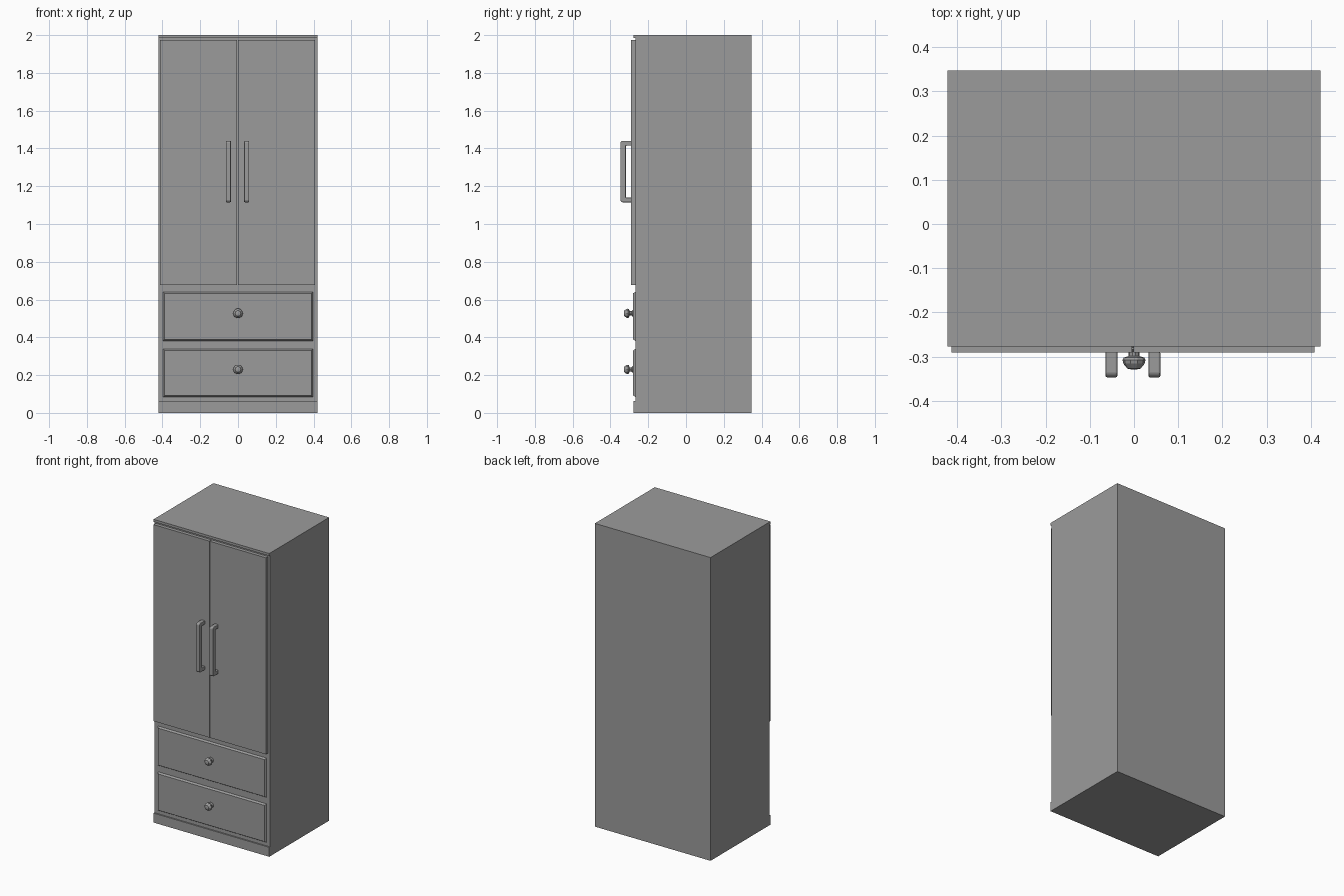
import bpy, bmesh, math
from mathutils import Matrix

if "Cube" in bpy.data.objects:
    bpy.data.objects.remove(bpy.data.objects["Cube"])

grey = bpy.data.materials.new("cabinet grey")
grey.diffuse_color = (0.33, 0.33, 0.33, 1)
grey.use_nodes = True
grey.node_tree.nodes["Principled BSDF"].inputs["Base Color"].default_value = grey.diffuse_color


def finish(name, bm):
    bmesh.ops.recalc_face_normals(bm, faces=bm.faces)
    mesh = bpy.data.meshes.new(name)
    bm.to_mesh(mesh)
    bm.free()
    mesh.materials.append(grey)
    obj = bpy.data.objects.new(name, mesh)
    bpy.context.collection.objects.link(obj)
    return obj


def box(name, x0, x1, y0, y1, z0, z1, chamfer=0):
    """Box; chamfer pulls in the rim of the front (-y) face."""
    bm = bmesh.new()
    bmesh.ops.create_cube(bm, size=1)
    for v in bm.verts:
        c = chamfer if v.co.y < 0 else 0
        v.co = (x0 + c if v.co.x < 0 else x1 - c,
                y0 if v.co.y < 0 else y1,
                z0 + c if v.co.z < 0 else z1 - c)
    return finish(name, bm)


def knob(name, z):
    """Faceted knob turned around the y axis: (radius, y) profile."""
    profile = [(0.018, -0.278), (0.018, -0.284), (0.012, -0.288), (0.012, -0.299),
               (0.023, -0.302), (0.026, -0.308), (0.024, -0.316),
               (0.015, -0.327), (0.006, -0.329)]
    n = 10
    bm = bmesh.new()
    rings = [[bm.verts.new((r * math.cos(2 * math.pi * i / n), y,
                            z + r * math.sin(2 * math.pi * i / n)))
              for i in range(n)] for r, y in profile]
    for a, b in zip(rings, rings[1:]):
        for i in range(n):
            j = (i + 1) % n
            bm.faces.new((a[i], a[j], b[j], b[i]))
    bm.faces.new(rings[0])
    bm.faces.new(rings[-1])
    return finish(name, bm)


def handle(name, x):
    """C-shaped pull: side outline in (y, z), extruded across x, edges bevelled."""
    outline = [(-0.288, 1.115), (-0.339, 1.115), (-0.347, 1.123), (-0.347, 1.432),
               (-0.339, 1.44), (-0.288, 1.44), (-0.288, 1.415), (-0.318, 1.415),
               (-0.318, 1.14), (-0.288, 1.14)]
    w = 0.0135
    bm = bmesh.new()
    face = bm.faces.new([bm.verts.new((x - w, y, z)) for y, z in outline])
    ext = bmesh.ops.extrude_face_region(bm, geom=[face])
    bmesh.ops.translate(bm, vec=(2 * w, 0, 0),
                        verts=[g for g in ext["geom"] if isinstance(g, bmesh.types.BMVert)])
    obj = finish(name, bm)
    bev = obj.modifiers.new("soft edges", "BEVEL")
    bev.width = 0.004
    bev.segments = 2
    return obj


# Carcass with slightly proud plinth and top strip
box("carcass", -0.422, 0.422, -0.268, 0.347, 0, 2)
box("plinth", -0.422, 0.422, -0.277, -0.266, 0, 0.062)
box("top_strip", -0.422, 0.422, -0.277, -0.266, 1.984, 2)

# Pair of doors with a thin gap, and their pulls
box("left_door", -0.413, -0.005, -0.291, -0.266, 0.677, 1.973)
box("right_door", -0.001, 0.408, -0.291, -0.266, 0.677, 1.973)
handle("left_door_handle", -0.051)
handle("right_door_handle", 0.046)

# Two drawers with chamfered fronts and knobs
for label, z0, z1, zk in (("lower", 0.083, 0.34, 0.23), ("upper", 0.38, 0.642, 0.527)):
    box(label + "_drawer", -0.398, 0.398, -0.28, -0.266, z0, z1, 0.009)
    knob(label + "_drawer_knob", zk)
